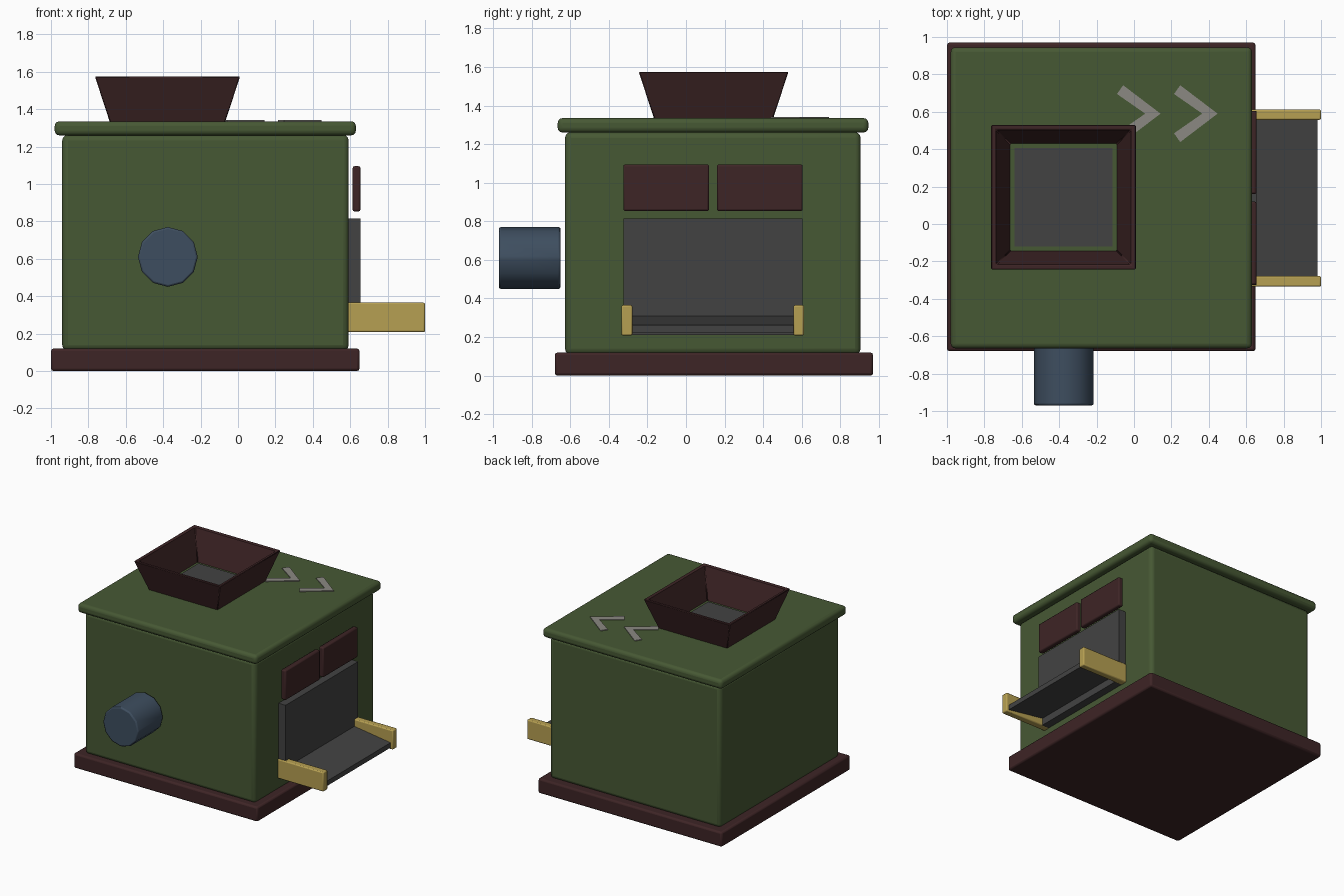
import bpy
import bmesh
import math

cube = bpy.data.objects.get("Cube")
if cube:
    bpy.data.objects.remove(cube, do_unlink=True)


def material(name, rgb):
    mat = bpy.data.materials.new(name)
    mat.use_nodes = True
    mat.diffuse_color = (*rgb, 1)
    bsdf = mat.node_tree.nodes["Principled BSDF"]
    bsdf.inputs["Base Color"].default_value = (*rgb, 1)
    bsdf.inputs["Roughness"].default_value = 0.8
    return mat


green = material("olive green", (0.062, 0.098, 0.034))
brown = material("dark brown", (0.048, 0.018, 0.019))
grey = material("dark grey", (0.055, 0.055, 0.055))
blue = material("slate blue", (0.048, 0.076, 0.115))
gold = material("brass", (0.47, 0.35, 0.085))
pale = material("pale grey", (0.26, 0.25, 0.225))


def finish(name, bm, mat, bevel=0.0, segments=2):
    bmesh.ops.recalc_face_normals(bm, faces=bm.faces)
    mesh = bpy.data.meshes.new(name)
    bm.to_mesh(mesh)
    bm.free()
    mesh.materials.append(mat)
    ob = bpy.data.objects.new(name, mesh)
    bpy.context.collection.objects.link(ob)
    if bevel:
        mod = ob.modifiers.new("Bevel", 'BEVEL')
        mod.width = bevel
        mod.segments = segments
        mod.limit_method = 'ANGLE'
    bpy.ops.object.select_all(action='DESELECT')
    bpy.context.view_layer.objects.active = ob
    ob.select_set(True)
    bpy.ops.object.shade_smooth_by_angle(angle=math.radians(35))
    return ob


def box(name, xs, ys, zs, mat, bevel=0.0, segments=2):
    bm = bmesh.new()
    bmesh.ops.create_cube(bm, size=1)
    for v in bm.verts:
        v.co = [r[0] if c < 0 else r[1] for c, r in zip(v.co, (xs, ys, zs))]
    return finish(name, bm, mat, bevel, segments)


def prism(name, points, offset, mat, bevel=0.0):
    """Extrude a flat outline along an offset."""
    bm = bmesh.new()
    face = bm.faces.new([bm.verts.new(p) for p in points])
    new = bmesh.ops.extrude_face_region(bm, geom=[face])["geom"]
    bmesh.ops.translate(bm, vec=offset,
                        verts=[g for g in new if isinstance(g, bmesh.types.BMVert)])
    return finish(name, bm, mat, bevel)


# Main casing
box("base_plinth", (-1, 0.65), (-0.68, 0.97), (0, 0.12), brown, 0.014)
box("body", (-0.94, 0.592), (-0.627, 0.905), (0.11, 1.262), green, 0.03, 3)
box("lid", (-0.98, 0.63), (-0.665, 0.945), (1.26, 1.335), green, 0.025, 3)

# Flared hopper: square rings joined into an open-bottomed funnel
cx, cy = -0.377, 0.143
bm = bmesh.new()
rings = []
for half, z in ((0.308, 1.33), (0.388, 1.575), (0.362, 1.575), (0.285, 1.33)):
    rings.append([bm.verts.new((cx + sx * half, cy + sy * half, z))
                  for sx, sy in ((-1, -1), (1, -1), (1, 1), (-1, 1))])
for k in range(4):
    a, b = rings[k], rings[(k + 1) % 4]
    for i in range(4):
        j = (i + 1) % 4
        bm.faces.new((a[i], a[j], b[j], b[i]))
finish("hopper", bm, brown, 0.005, 1)
box("hopper_floor", (cx - 0.262, cx + 0.262), (cy - 0.262, cy + 0.262),
    (1.33, 1.342), grey)

# Chevron marks on the lid
for name, tip in (("chevron_inner", 0.142), ("chevron_outer", 0.447)):
    outline = [(0, 0), (-0.2, 0.152), (-0.233, 0.105), (-0.082, 0),
               (-0.233, -0.105), (-0.2, -0.152)]
    prism(name, [(tip + x, 0.59 + y, 1.332) for x, y in outline],
          (0, 0, 0.009), pale)

# Front drum, spaced just off the casing
bm = bmesh.new()
bmesh.ops.create_cone(bm, cap_ends=True, segments=12, radius1=0.16,
                      radius2=0.16, depth=0.32)
for v in bm.verts:
    x, y, z = v.co
    v.co = (-0.375 + x, -0.81 + z, 0.61 + y)
finish("front_drum", bm, blue, 0.01)

# Shutters, chute and tray on the side
for name, ys in (("shutter_front", (-0.325, 0.12)), ("shutter_back", (0.16, 0.605))):
    box(name, (0.613, 0.655), ys, (0.853, 1.095), brown, 0.01)
box("chute_plate", (0.58, 0.655), (-0.325, 0.605), (0.21, 0.815), grey)
prism("tray", [(0.64, -0.29, 0.27), (0.98, -0.29, 0.222),
               (0.98, -0.29, 0.262), (0.64, -0.29, 0.31)],
      (0, 0.86, 0), grey)
for name, ys in (("tray_arm_front", (-0.335, -0.278)),
                 ("tray_arm_back", (0.557, 0.612))):
    box(name, (0.58, 1.0), ys, (0.208, 0.365), gold, 0.008)
